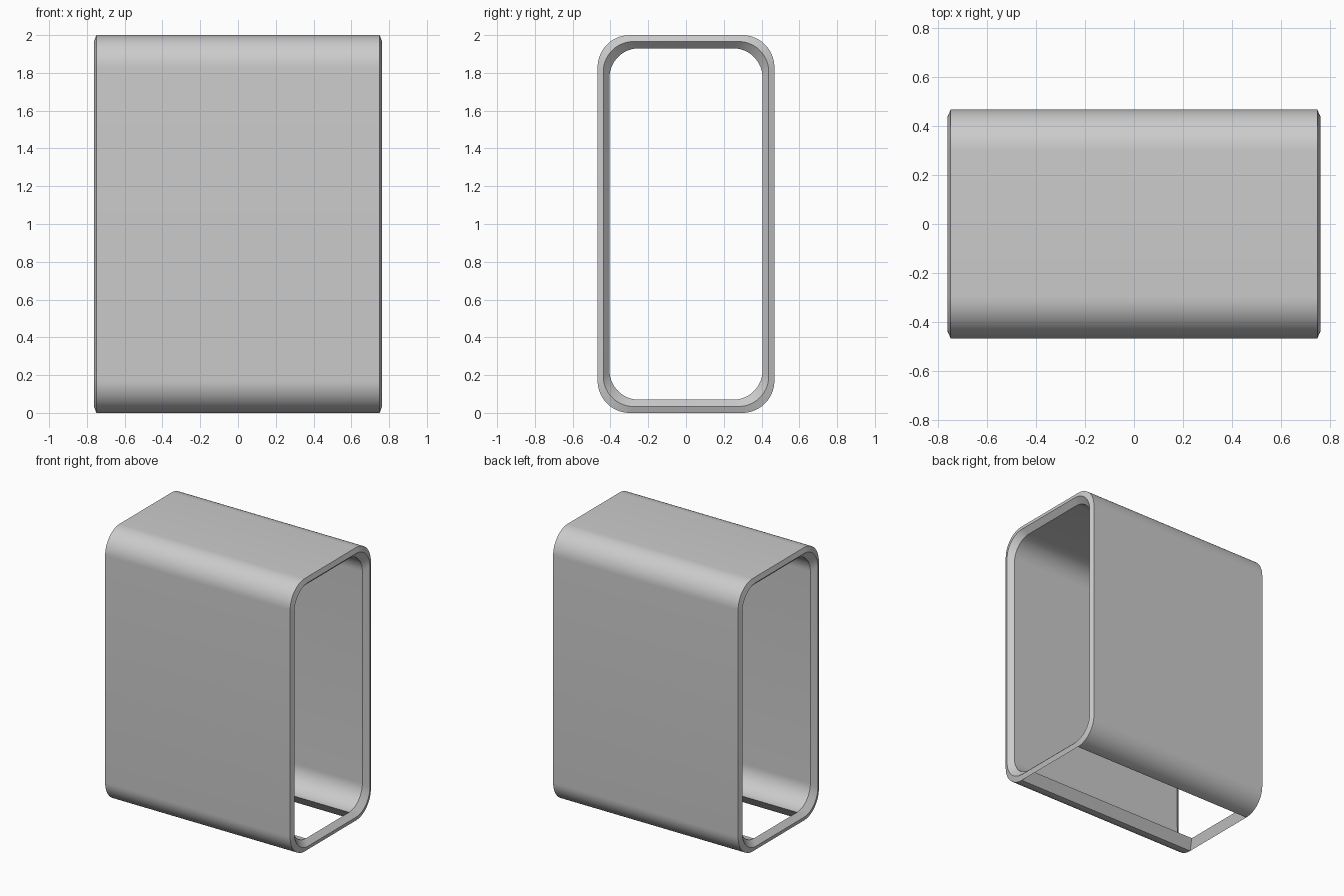
import bpy, bmesh
from math import sin, cos, pi, radians

if "Cube" in bpy.data.objects:
    bpy.data.objects.remove(bpy.data.objects["Cube"])

SEG = 14  # segments per rounded corner


def section(x, half_y, inset, r):
    """Rounded rectangle at x; its last-to-first edge is the flat bottom."""
    z0, z1 = inset, 2.0 - inset
    corners = [(half_y - r, z0 + r, -pi / 2), (half_y - r, z1 - r, 0),
               (r - half_y, z1 - r, pi / 2), (r - half_y, z0 + r, pi)]
    return [(x, cy + r * cos(a + pi / 2 * i / SEG), cz + r * sin(a + pi / 2 * i / SEG))
            for cy, cz, a in corners for i in range(SEG + 1)]


bm = bmesh.new()

# Sections run along the outside, over the ridged rim and back along the inside
specs = [(-0.75, 0.468, 0.0, 0.17), (0.75, 0.468, 0.0, 0.17),
         (0.763, 0.438, 0.034, 0.16), (0.725, 0.405, 0.07, 0.155),
         (-0.725, 0.405, 0.07, 0.155), (-0.763, 0.438, 0.034, 0.16)]
loops = [[bm.verts.new(p) for p in section(*s)] for s in specs]
n = len(loops[0])
for k in range(6):
    a, b = loops[k], loops[(k + 1) % 6]
    for i in range(n):
        if k in (0, 3) and i == n - 1:
            continue  # bottom panel stays open
        j = (i + 1) % n
        bm.faces.new((a[i], b[i], b[j], a[j]))

# Sloped edges around the bottom opening
outer = [loops[0][0], loops[1][0], loops[1][-1], loops[0][-1]]
inner = [loops[4][0], loops[3][0], loops[3][-1], loops[4][-1]]
for i in range(4):
    j = (i + 1) % 4
    bm.faces.new((outer[i], outer[j], inner[j], inner[i]))

bmesh.ops.recalc_face_normals(bm, faces=bm.faces)
mesh = bpy.data.meshes.new("sleeve_shell")
bm.to_mesh(mesh)
bm.free()

shell = bpy.data.objects.new("sleeve_shell", mesh)
bpy.context.collection.objects.link(shell)
bpy.context.view_layer.objects.active = shell
shell.select_set(True)
bpy.ops.object.shade_smooth_by_angle(angle=radians(25))
